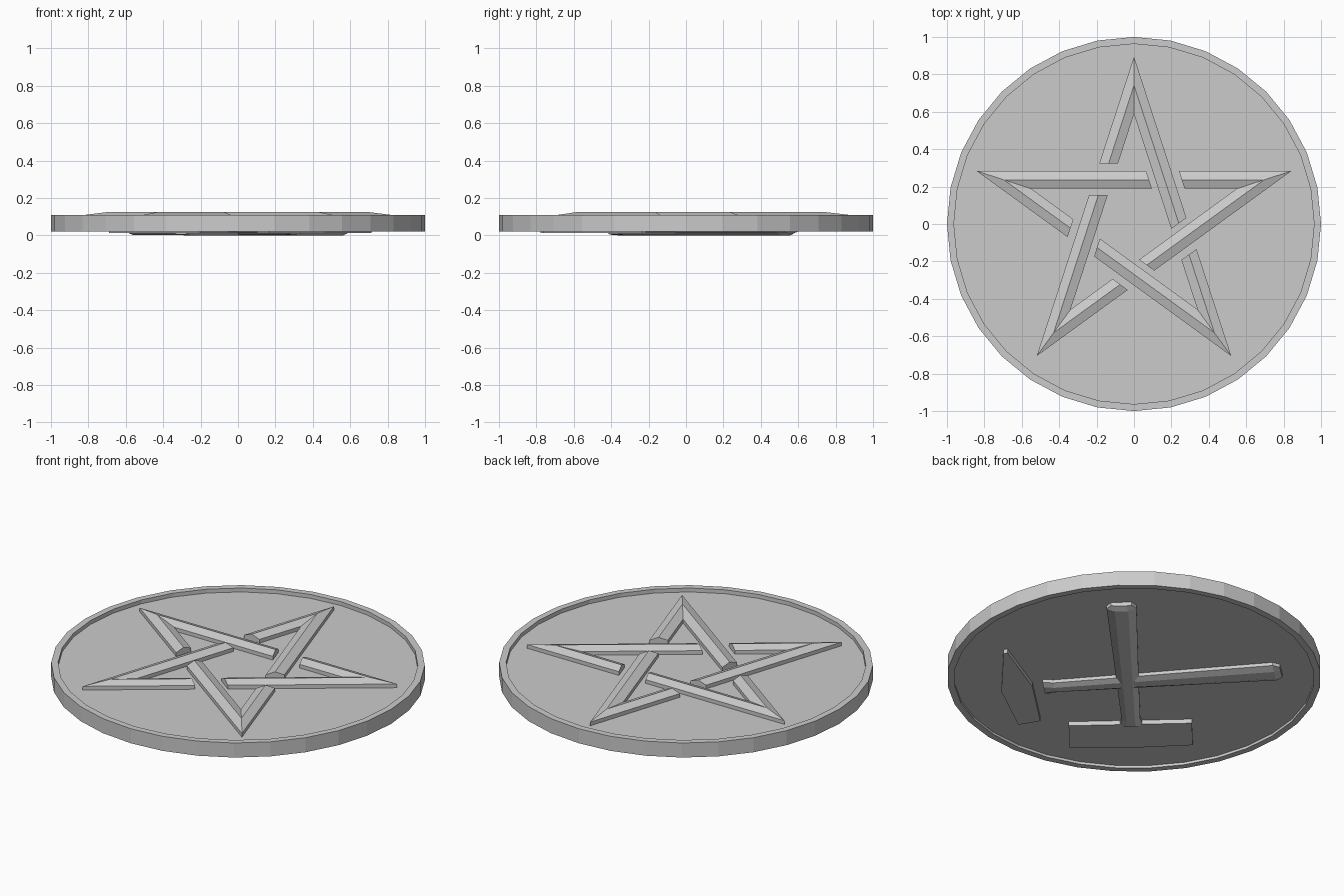
import bpy, bmesh
from math import sin, cos, tan, pi, radians

if "Cube" in bpy.data.objects:
    bpy.data.objects.remove(bpy.data.objects["Cube"])


def loft(name, sections):
    """Skin closed cross-sections of equal length and cap both ends."""
    bm = bmesh.new()
    rings = [[bm.verts.new(p) for p in s] for s in sections]
    n = len(rings[0])
    for a, b in zip(rings, rings[1:]):
        for i in range(n):
            j = (i + 1) % n
            bm.faces.new((a[i], a[j], b[j], b[i]))
    bm.faces.new(rings[0])
    bm.faces.new(rings[-1])
    bmesh.ops.recalc_face_normals(bm, faces=bm.faces)
    me = bpy.data.meshes.new(name)
    bm.to_mesh(me)
    bm.free()
    ob = bpy.data.objects.new(name, me)
    bpy.context.collection.objects.link(ob)
    return ob


# Coin disc, recessed on both faces inside a thin rim
SIDES = 32
TOP_FLOOR, BOTTOM_FLOOR = 0.085, 0.037
profile = [(0.963, TOP_FLOOR), (0.963, 0.108), (1, 0.108),
           (1, 0.022), (0.963, 0.022), (0.963, BOTTOM_FLOOR)]
loft("coin_disc", [[(r * cos(2 * pi * i / SIDES), r * sin(2 * pi * i / SIDES), z)
                    for i in range(SIDES)] for r, z in profile])

# Interlaced star: five V-shaped pieces, each with a long and a short ridged arm
R, W, CY = 0.885, 0.095, 0.01
S18 = sin(radians(18))
OUT = R * S18
STEPS = [(0, TOP_FLOOR - 0.01), (0, 0.107), (W / 2, 0.125), (W, 0.107), (W, TOP_FLOOR - 0.01)]


def spin(x, y, z, a):
    return (x * cos(a) - y * sin(a), x * sin(a) + y * cos(a) + CY, z)


def arm_end(x, a):
    return [spin(x + d * tan(radians(18)), OUT - d, z, a) for d, z in STEPS]


for k in range(5):
    turn = k * 2 * pi / 5
    tip = [spin(R - d / S18, 0, z, radians(162) + turn) for d, z in STEPS]
    loft(f"star_point_{k + 1}", [arm_end(0.065, turn), tip,
                                 arm_end(0.24, turn + radians(144))])

# Crossed hammers on the underside; e runs along the handle, n across it
A = radians(47.6)
OFFSET = -0.035
BASE = BOTTOM_FLOOR + 0.008


def place(e, n, z, side):
    return (side * (e * cos(A) - n * sin(A)), e * sin(A) + n * cos(A), z)


def handle(name, side, top):
    secs = []
    for e, hw, t in [(0.79, 0.055, 0.014), (0.755, 0.08, top),
                     (0, 0.06, top), (-0.43, 0.05, top), (-0.49, 0.062, top + 0.004)]:
        loop = [(-hw, BASE), (-hw, 0.018), (-hw * 0.45, t),
                (hw * 0.45, t), (hw, 0.018), (hw, BASE)]
        secs.append([place(e, OFFSET + n, z, side) for n, z in loop])
    return loft(name, secs)


def head(name, side, outline):
    return loft(name, [[place(e, n, z, side) for e, n in outline] for z in (BASE, 0.012)])


handle("mallet_handle", 1, 0.0)
head("mallet_head", 1, [(-0.475, -0.37), (-0.475, 0.29), (-0.71, 0.285),
                        (-0.725, -0.04), (-0.71, -0.375)])
handle("pick_handle", -1, 0.003)
head("pick_head", -1, [(-0.555, -0.37), (-0.548, 0.0), (-0.633, 0.378),
                       (-0.655, 0.37), (-0.72, -0.03), (-0.677, -0.394)])
